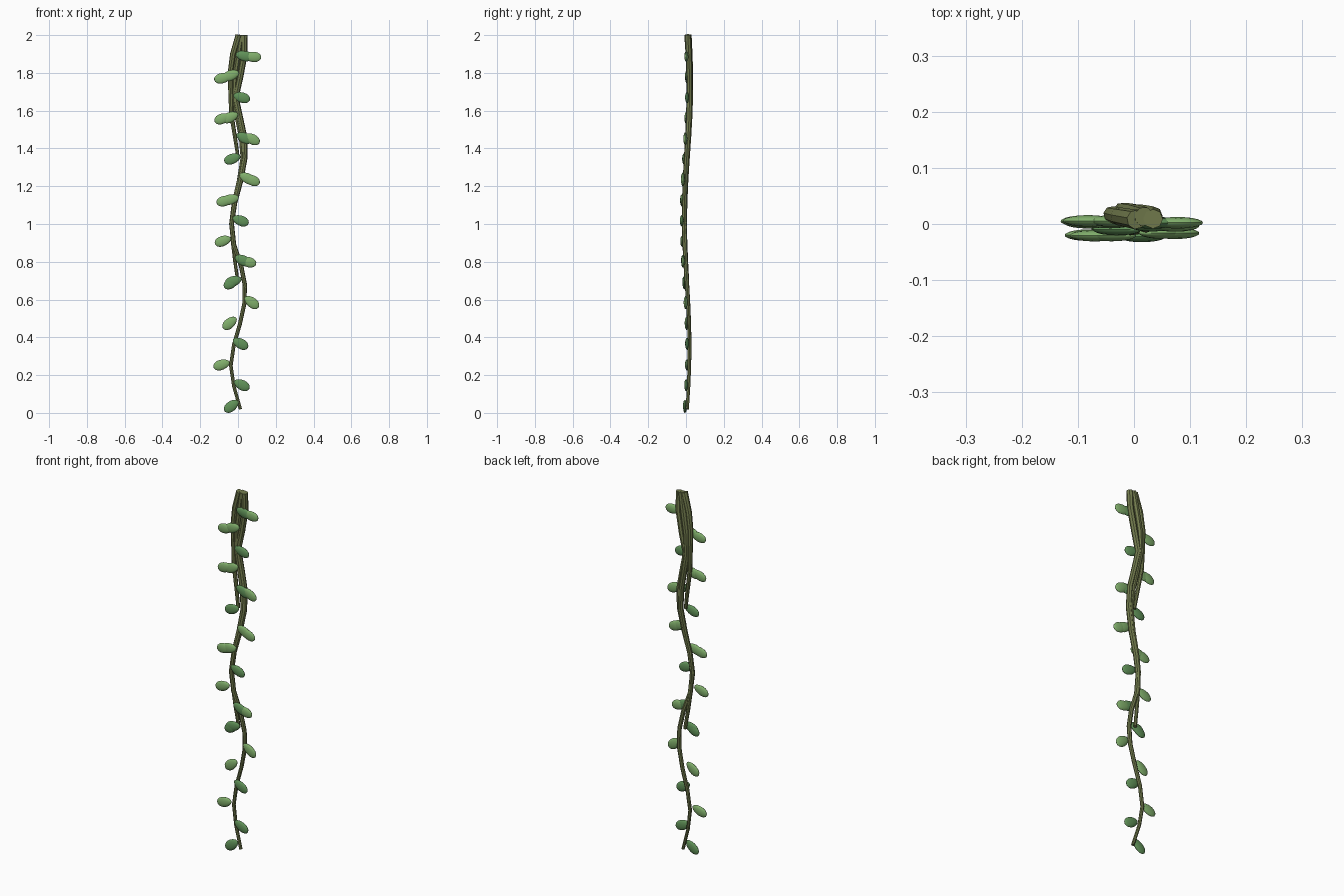
import bpy, bmesh, math
from mathutils import Matrix, Vector

if "Cube" in bpy.data.objects:
    bpy.data.objects.remove(bpy.data.objects["Cube"])


def material(name, rgb):
    m = bpy.data.materials.new(name)
    m.diffuse_color = (*rgb, 1)
    m.use_nodes = True
    m.node_tree.nodes["Principled BSDF"].inputs["Base Color"].default_value = m.diffuse_color
    return m


STEM = material("stem_olive", (0.17, 0.20, 0.075))
GREENS = [material("leaf_light", (0.22, 0.43, 0.15)),
          material("leaf_dark", (0.12, 0.29, 0.10))]


def smooth(obj):
    bpy.ops.object.select_all(action='DESELECT')
    obj.select_set(True)
    bpy.context.view_layer.objects.active = obj
    bpy.ops.object.shade_smooth_by_angle(angle=math.radians(40))


def depth(z):
    """Shared gentle front-to-back sway of the strands."""
    return 0.005 + 0.014 * math.cos((z - 1.72) * 2 * math.pi / 1.38)


def strand(name, points, r_top, r_end, dy):
    """Tapered tube through (x, z) points, listed from the top down."""
    cu = bpy.data.curves.new(name, 'CURVE')
    cu.dimensions = '3D'
    cu.bevel_depth = 1
    cu.bevel_resolution = 2
    cu.use_fill_caps = True
    sp = cu.splines.new('POLY')
    sp.points.add(len(points) - 1)
    for i, (p, (x, z)) in enumerate(zip(sp.points, points)):
        t = i / (len(points) - 1)
        p.co = (x, depth(z) + dy, z, 1)
        p.radius = r_top + (r_end - r_top) * t
    obj = bpy.data.objects.new(name, cu)
    bpy.context.collection.objects.link(obj)
    bpy.ops.object.select_all(action='DESELECT')
    obj.select_set(True)
    bpy.context.view_layer.objects.active = obj
    bpy.ops.object.convert(target='MESH')
    obj = bpy.context.object
    obj.data.materials.append(STEM)
    smooth(obj)


# Three hanging strands of different length
strand("long_strand",
       [(0.034, 2.0), (0.034, 1.9), (0.012, 1.78), (-0.012, 1.67), (0.012, 1.56),
        (0.034, 1.46), (0.036, 1.35), (0.014, 1.23), (-0.018, 1.11), (-0.034, 1.0),
        (-0.022, 0.89), (0.016, 0.78), (0.036, 0.68), (0.034, 0.58), (0.01, 0.47),
        (-0.022, 0.36), (-0.038, 0.25), (-0.022, 0.14), (0.013, 0.02)],
       0.0175, 0.0085, 0.0)
strand("middle_strand",
       [(0.018, 2.0), (0.0, 1.89), (-0.018, 1.78), (-0.022, 1.67), (-0.002, 1.56),
        (0.018, 1.46), (0.026, 1.35), (0.006, 1.23), (-0.022, 1.11), (-0.034, 1.02),
        (-0.03, 0.92), (-0.016, 0.8), (0.0, 0.69)],
       0.0175, 0.009, 0.004)
strand("short_strand",
       [(0.004, 2.0), (-0.026, 1.9), (-0.04, 1.8), (-0.038, 1.69), (-0.035, 1.58),
        (-0.016, 1.46), (0.0, 1.355)],
       0.0175, 0.009, -0.001)

# Leaves: centre x, centre z, droop in degrees
LEAVES = [
    (0.078, 1.885, 5), (0.033, 1.89, 12), (-0.082, 1.772, 12), (-0.038, 1.787, 20),
    (0.02, 1.67, 18), (-0.082, 1.558, 20), (-0.042, 1.565, 25), (0.074, 1.45, 28),
    (0.033, 1.456, 25), (-0.03, 1.345, 20), (0.073, 1.232, 22), (0.05, 1.242, 28),
    (-0.07, 1.122, 14), (-0.04, 1.13, 15), (0.014, 1.018, 22), (-0.08, 0.91, 20),
    (0.053, 0.799, 15), (0.025, 0.808, 25), (-0.025, 0.697, 18), (-0.035, 0.688, 32),
    (0.073, 0.585, 38), (-0.044, 0.475, 40), (0.013, 0.367, 30), (-0.087, 0.255, 18),
    (0.02, 0.148, 27), (-0.035, 0.036, 38)]


def leaf(i, x, z, droop):
    bm = bmesh.new()
    bmesh.ops.create_uvsphere(bm, u_segments=14, v_segments=10, radius=1)
    for v in bm.verts:
        # pole axis runs along the leaf, outer half a little fuller
        a, b, c = v.co.z, v.co.x, v.co.y
        w = 1 + 0.12 * a
        v.co = Vector((a * 0.045, b * 0.0105, c * 0.027 * w))
    ang = math.radians(droop)
    if x < 0:
        ang = math.pi - ang
    bm.transform(Matrix.Rotation(ang, 4, 'Y'))
    bmesh.ops.recalc_face_normals(bm, faces=bm.faces)
    me = bpy.data.meshes.new("leaf")
    bm.to_mesh(me)
    bm.free()
    obj = bpy.data.objects.new(f"leaf_{i + 1}", me)
    obj.location = (x, depth(z) - 0.013, z)
    bpy.context.collection.objects.link(obj)
    me.materials.append(GREENS[1 if abs(x) < 0.038 else 0])
    smooth(obj)


for i, row in enumerate(LEAVES):
    leaf(i, *row)
